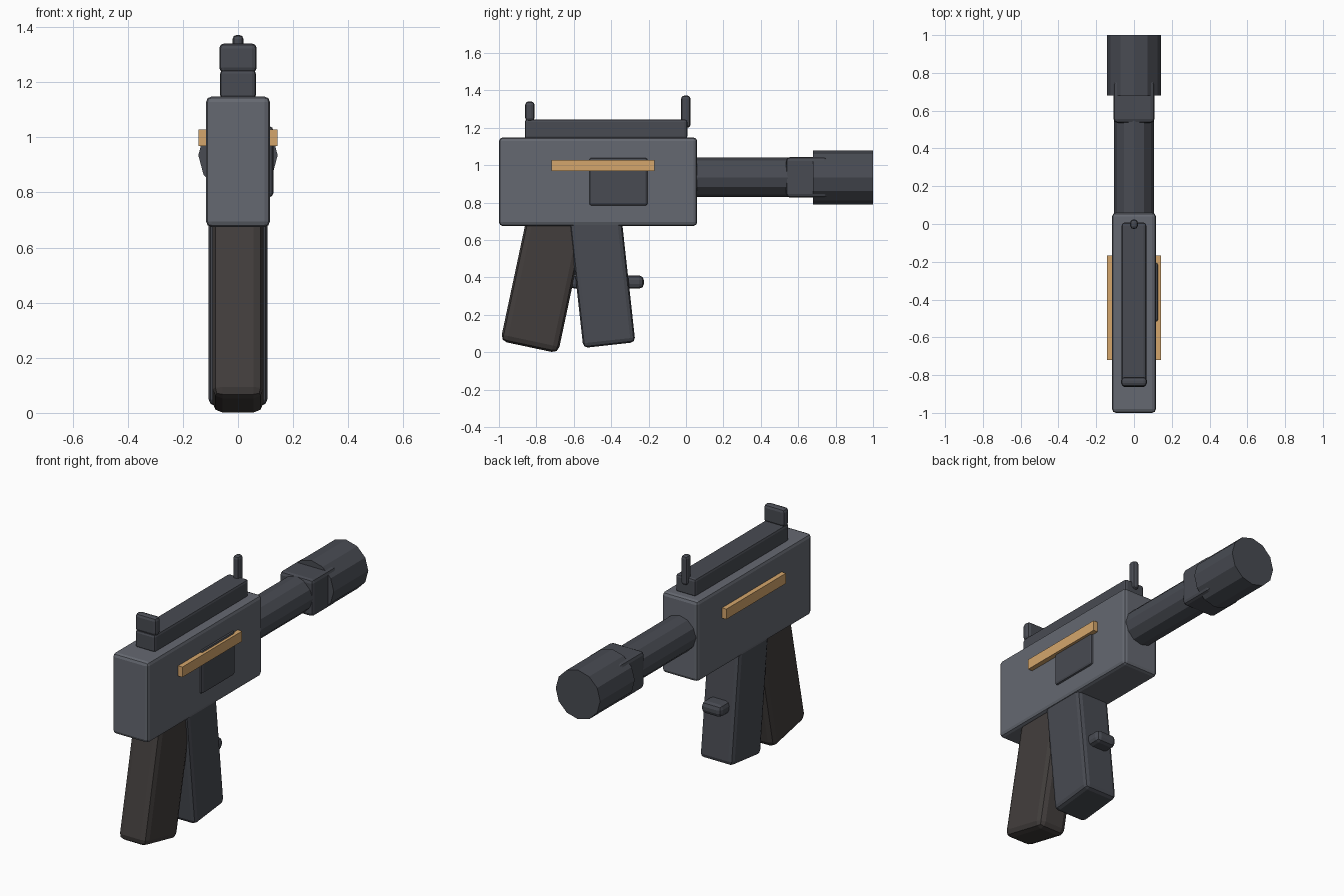
import bpy, bmesh
from math import radians, sin, cos
from mathutils import Matrix, Vector

if "Cube" in bpy.data.objects:
    bpy.data.objects.remove(bpy.data.objects["Cube"])


def material(name, rgb):
    m = bpy.data.materials.new(name)
    m.diffuse_color = (*rgb, 1)
    m.use_nodes = True
    m.node_tree.nodes["Principled BSDF"].inputs["Base Color"].default_value = m.diffuse_color
    return m


STEEL = material("steel", (0.13, 0.14, 0.165))
DARK = material("dark_steel", (0.065, 0.07, 0.085))
GRIP = material("grip_brown", (0.055, 0.048, 0.046))
TAN = material("tan", (0.66, 0.38, 0.15))


def finish(bm, name, mat):
    bmesh.ops.recalc_face_normals(bm, faces=bm.faces)
    me = bpy.data.meshes.new(name)
    bm.to_mesh(me)
    bm.free()
    me.materials.append(mat)
    ob = bpy.data.objects.new(name, me)
    bpy.context.collection.objects.link(ob)
    return ob


def box(name, x, y, z, mat, bevel=0.0, segments=2):
    """Bevelled box from (min, max) ranges on each axis."""
    bm = bmesh.new()
    bmesh.ops.create_cube(bm, size=1)
    for v in bm.verts:
        v.co = Vector([(r[0] + r[1]) / 2 + c * (r[1] - r[0]) for r, c in zip((x, y, z), v.co)])
    if bevel:
        bmesh.ops.bevel(bm, geom=bm.edges[:], offset=bevel, segments=segments,
                        profile=0.5, affect='EDGES', clamp_overlap=True)
    return finish(bm, name, mat)


def tube(name, radius, y0, y1, z, mat):
    """Twelve-sided cylinder along y."""
    bm = bmesh.new()
    bmesh.ops.create_cone(bm, cap_ends=True, segments=12, radius1=radius, radius2=radius,
                          depth=y1 - y0,
                          matrix=Matrix.Translation((0, (y0 + y1) / 2, z)) @ Matrix.Rotation(radians(90), 4, 'X'))
    return finish(bm, name, mat)


def slanted(name, half_x, depth, length, foot, angle, mat, bevel, segments):
    """Box standing on a foot point (y, z), leaning about x."""
    ob = box(name, (-half_x, half_x), (-depth / 2, depth / 2), (0, length), mat, bevel, segments)
    ob.data.transform(Matrix.Translation((0, *foot)) @ Matrix.Rotation(radians(angle), 4, 'X'))
    return ob


# Receiver and top rail
box("receiver", (-0.116, 0.116), (-1.0, 0.06), (0.675, 1.148), STEEL, 0.02)
box("top_rail", (-0.065, 0.065), (-0.862, 0.007), (1.14, 1.245), DARK, 0.014)

# Sights
box("rear_sight", (-0.068, 0.068), (-0.86, -0.81), (1.235, 1.341), DARK, 0.018)
box("front_sight", (-0.02, 0.02), (-0.026, 0.024), (1.2, 1.372), DARK, 0.016)

# Barrel, collar and muzzle
AXIS = 0.935
tube("barrel", 0.105, -0.05, 0.62, AXIS, DARK)
box("barrel_collar", (-0.108, 0.108), (0.535, 0.76), (AXIS - 0.108, AXIS + 0.108), DARK, 0.02)
tube("muzzle", 0.144, 0.68, 1.0, AXIS, DARK)

# Side port and the slide bar that passes through the receiver
box("ejection_port", (0.08, 0.128), (-0.518, -0.205), (0.783, 1.04), DARK, 0.014)
box("slide_bar", (-0.144, 0.144), (-0.72, -0.168), (0.968, 1.028), TAN)

# Grip, magazine and trigger
slanted("grip", 0.092, 0.315, 0.8, (-0.838, 0.027), -12, GRIP, 0.035, 2)
slanted("magazine", 0.107, 0.28, 0.8, (-0.41, 0.038), 6.3, DARK, 0.025, 2)
box("trigger", (-0.065, 0.065), (-0.622, -0.225), (0.34, 0.41), DARK, 0.025)
